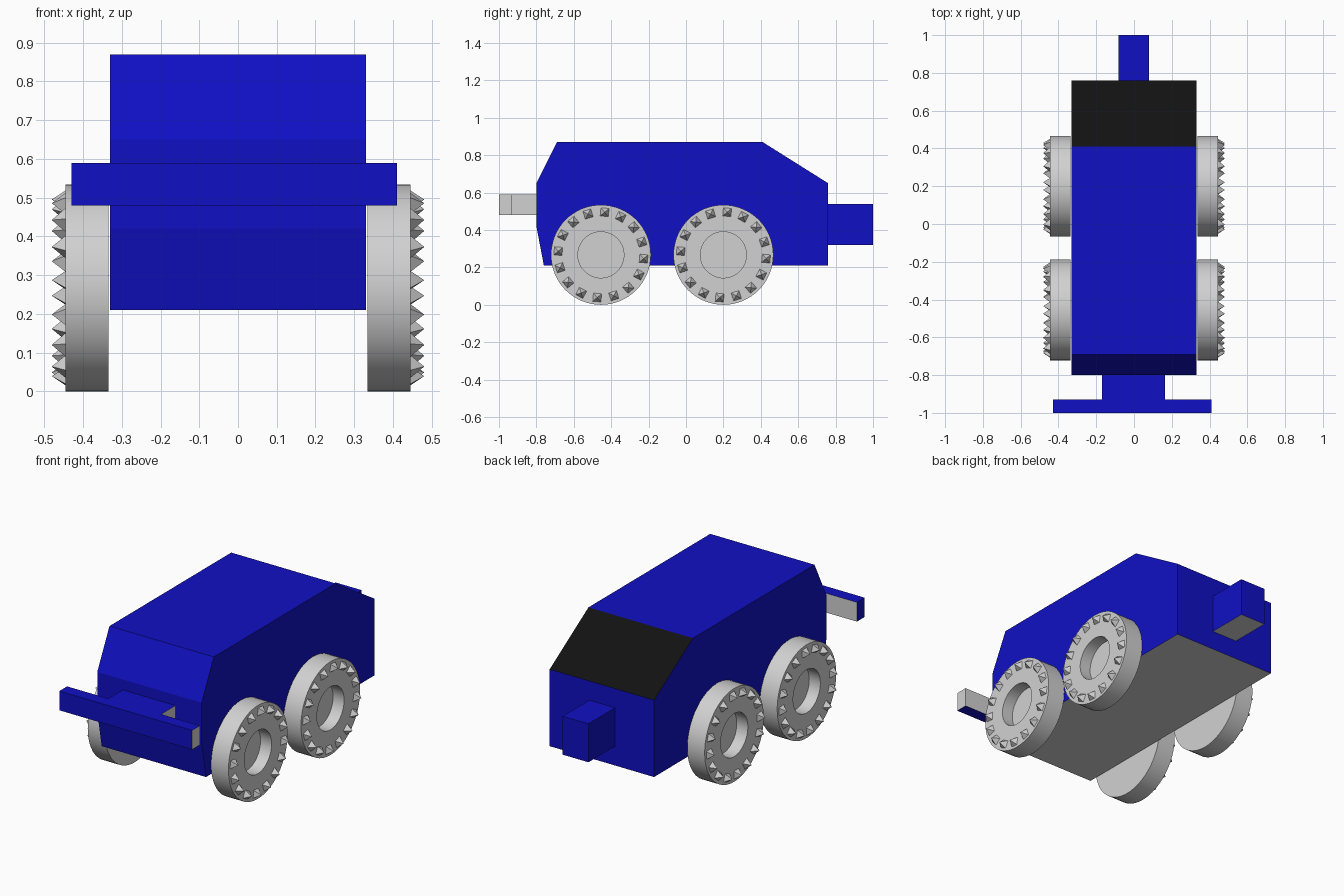
import bpy, bmesh, math
from mathutils import Matrix, Vector

if "Cube" in bpy.data.objects:
    bpy.data.objects.remove(bpy.data.objects["Cube"], do_unlink=True)


def material(name, rgb):
    m = bpy.data.materials.new(name)
    m.use_nodes = True
    m.diffuse_color = (*rgb, 1)
    bsdf = next(n for n in m.node_tree.nodes if n.type == 'BSDF_PRINCIPLED')
    bsdf.inputs["Base Color"].default_value = (*rgb, 1)
    return m


blue = material("body blue", (0.005, 0.005, 0.55))
grey = material("light grey", (0.64, 0.64, 0.64))
black = material("window black", (0.006, 0.006, 0.006))


def finish(name, bm, mats, rule=None):
    """Turn a bmesh into an object, colouring faces by their normal."""
    bmesh.ops.recalc_face_normals(bm, faces=bm.faces)
    bm.normal_update()
    for f in bm.faces:
        f.material_index = rule(f.normal) if rule else 0
    me = bpy.data.meshes.new(name)
    bm.to_mesh(me)
    bm.free()
    for m in mats:
        me.materials.append(m)
    ob = bpy.data.objects.new(name, me)
    bpy.context.collection.objects.link(ob)
    return ob


def box(name, low, high, rule):
    low, high = Vector(low), Vector(high)
    bm = bmesh.new()
    mat = Matrix.Translation((low + high) / 2) @ Matrix.Diagonal((*(high - low), 1))
    bmesh.ops.create_cube(bm, size=1, matrix=mat)
    return finish(name, bm, [blue, grey], rule)


def mirror_x(ob):
    mod = ob.modifiers.new("Mirror", 'MIRROR')
    mod.use_axis[0] = True


# Hull: side profile pulled across the width, grey floor and black rear window
HALF = 0.33
profile = [(-0.76, 0.21), (0.76, 0.21), (0.76, 0.65), (0.41, 0.87),
           (-0.69, 0.87), (-0.80, 0.65), (-0.80, 0.42)]
bm = bmesh.new()
side = bm.faces.new([bm.verts.new((-HALF, y, z)) for y, z in profile])
ext = bmesh.ops.extrude_face_region(bm, geom=[side], use_keep_orig=True)
moved = [v for v in ext["geom"] if isinstance(v, bmesh.types.BMVert)]
bmesh.ops.translate(bm, verts=moved, vec=(2 * HALF, 0, 0))


def hull_rule(n):
    if n.z < -0.9:
        return 1
    return 2 if n.z > 0.3 and n.y > 0.3 else 0


finish("hull", bm, [blue, grey, black], hull_rule)

# Front bumper on its bracket, grey on the left end and the back
bumper_rule = lambda n: int(n.x > 0.5 or n.y > 0.5)
box("front_bumper", (-0.43, -1.0, 0.48), (0.41, -0.93, 0.59), bumper_rule)
box("bumper_bracket", (-0.17, -0.93, 0.48), (0.165, -0.80, 0.59), bumper_rule)

# Rear hitch block with grey underside
box("rear_hitch", (-0.083, 0.76, 0.32), (0.08, 1.0, 0.54), lambda n: int(n.z < -0.5))

# Wheels: revolved profile with a recessed hub, and a ring of pyramid studs
RADIUS, INNER, OUTER, HUB, FLOOR = 0.267, 0.335, 0.445, 0.123, 0.375
STUDS = 16
section = [(INNER, 0), (INNER, RADIUS), (OUTER, RADIUS),
           (OUTER, HUB), (FLOOR, HUB), (FLOOR, 0)]
for label, cy in (("front", -0.455), ("rear", 0.20)):
    centre = Vector((0, cy, RADIUS))
    bm = bmesh.new()
    ring = [bm.verts.new(centre + Vector((x, 0, r))) for x, r in section]
    edges = [bm.edges.new(pair) for pair in zip(ring, ring[1:])]
    bmesh.ops.spin(bm, geom=ring + edges, cent=centre, axis=(1, 0, 0),
                   angle=math.tau, steps=64, use_merge=True)
    bmesh.ops.remove_doubles(bm, verts=bm.verts, dist=0.0005)
    wheel = finish(label + "_wheels", bm, [grey])
    mirror_x(wheel)
    bpy.ops.object.select_all(action='DESELECT')
    wheel.select_set(True)
    bpy.context.view_layer.objects.active = wheel
    bpy.ops.object.shade_smooth_by_angle(angle=math.radians(30))

    bm = bmesh.new()
    for i in range(STUDS):
        turn = Matrix.Rotation(math.tau * i / STUDS + math.radians(-5), 4, 'X')
        mat = (Matrix.Translation(centre) @ turn
               @ Matrix.Translation((OUTER + 0.018, 0, 0.229))
               @ Matrix.Rotation(math.pi / 2, 4, 'Y')
               @ Matrix.Rotation(math.pi / 4, 4, 'Z'))
        bmesh.ops.create_cone(bm, segments=4, radius1=0.031, radius2=0,
                              depth=0.036, cap_ends=False, matrix=mat)
    bmesh.ops.remove_doubles(bm, verts=bm.verts, dist=0.0005)
    mirror_x(finish(label + "_wheel_studs", bm, [grey]))
